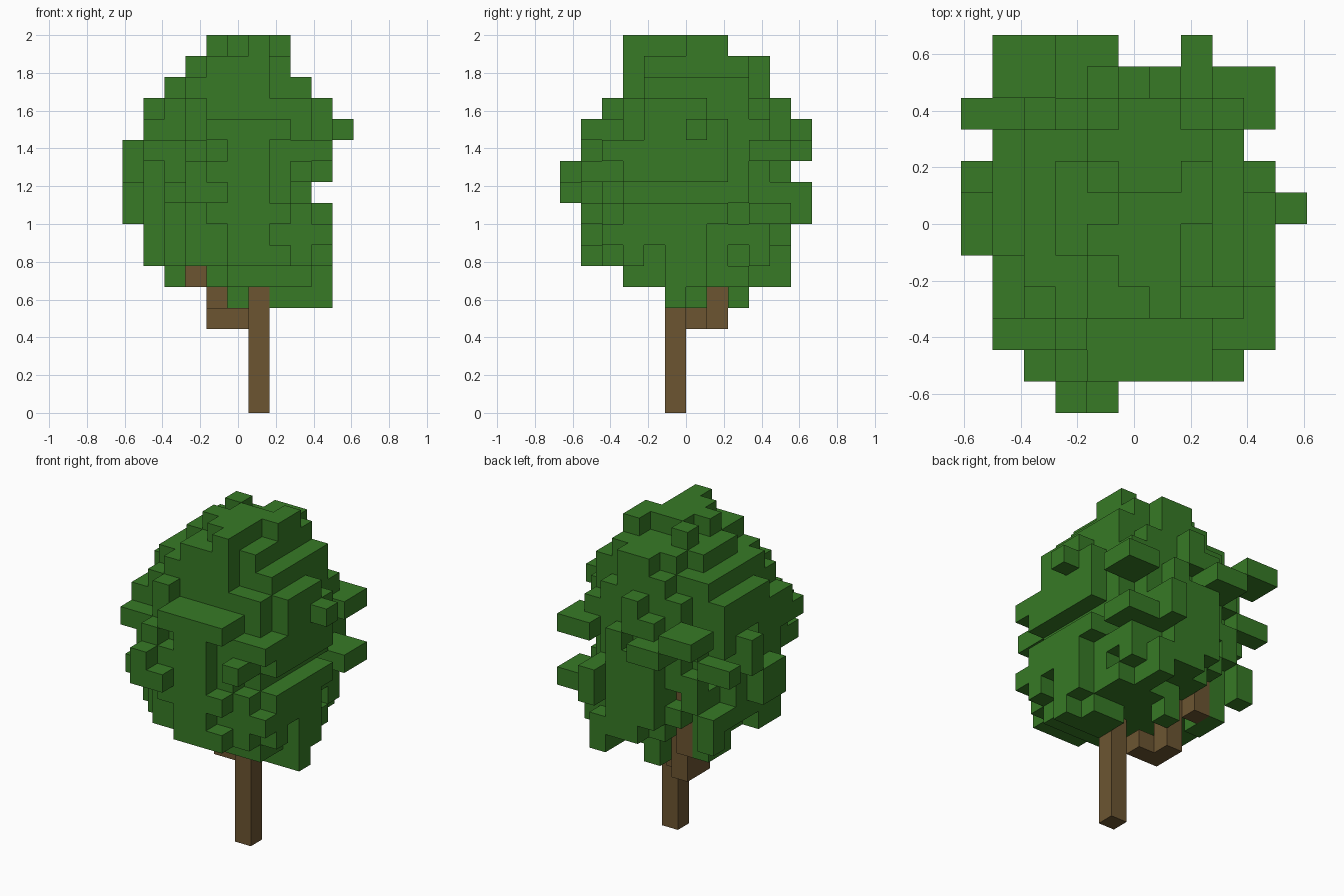
import bpy
import bmesh
import random
from itertools import product
from mathutils import Vector

random.seed(5)
CELL = 1 / 9
ORIGIN = Vector((-5.5, -6, 0))
SIDES = [Vector(s) for s in
         ((1, 0, 0), (-1, 0, 0), (0, 1, 0), (0, -1, 0), (0, 0, 1), (0, 0, -1))]

default = bpy.data.objects.get("Cube")
if default:
    bpy.data.objects.remove(default, do_unlink=True)


def make_material(name, colour):
    mat = bpy.data.materials.new(name)
    mat.use_nodes = True
    mat.diffuse_color = colour
    mat.node_tree.nodes["Principled BSDF"].inputs["Base Color"].default_value = colour
    return mat


def block(xs, ys, zs):
    """Cells of a solid block; each axis is an index or an inclusive pair."""
    spans = [range(a[0], a[1] + 1) if isinstance(a, tuple) else (a,) for a in (xs, ys, zs)]
    return set(product(*spans))


def neighbours(cell):
    return [tuple(int(a + b) for a, b in zip(cell, s)) for s in SIDES]


def build_cells(name, cells, mat):
    """Mesh only the outer skin of a set of cube cells."""
    bm = bmesh.new()
    for cell in sorted(cells):
        centre = Vector(cell) + Vector((0.5, 0.5, 0.5))
        for side, near in zip(SIDES, neighbours(cell)):
            if near in cells:
                continue
            u = Vector((side.y, side.z, side.x))
            v = side.cross(u)
            corners = [centre + (side + a * u + b * v) / 2
                       for a, b in ((-1, -1), (1, -1), (1, 1), (-1, 1))]
            bm.faces.new([bm.verts.new((c + ORIGIN) * CELL) for c in corners])
    bmesh.ops.remove_doubles(bm, verts=bm.verts, dist=CELL / 100)
    mesh = bpy.data.meshes.new(name)
    bm.to_mesh(mesh)
    bm.free()
    mesh.materials.append(mat)
    obj = bpy.data.objects.new(name, mesh)
    bpy.context.collection.objects.link(obj)


leaf = make_material("leaf green", (0.038, 0.195, 0.019, 1))
bark = make_material("bark brown", (0.150, 0.091, 0.031, 1))

# Trunk and stepped branch
trunk = block(6, 5, (0, 5))
build_cells("trunk", trunk, bark)
branch = block((4, 5), 6, 4) | block(4, 7, (4, 6)) | block(3, 8, (6, 9))
build_cells("branch", branch, bark)

# Rounded crown: extent of each layer as first and last cell in x and y
layers = {7: (1, 9, 1, 10), 8: (1, 9, 1, 10), 9: (1, 9, 1, 10), 10: (1, 8, 1, 10),
          11: (1, 9, 1, 10), 12: (1, 9, 1, 10), 13: (1, 9, 1, 10), 14: (1, 9, 2, 10),
          15: (2, 8, 3, 9), 16: (3, 7, 3, 9)}
crown = set()
hull = set()
for k, (x0, x1, y0, y1) in layers.items():
    fullness = 0.92 if 9 <= k <= 12 else 0.82
    for i, j, _ in block((x0, x1), (y0, y1), k):
        u = (2 * i - x0 - x1) / (x1 - x0 + 1)
        v = (2 * j - y0 - y1) / (y1 - y0 + 1)
        if u * u + v * v <= fullness:
            crown.add((i, j, k))
        if u * u + v * v <= 1.2:
            hull.add((i, j, k))

# Ragged surface: a few cells dropped, a few tufts added
skin = sorted(c for c in crown if any(n not in crown for n in neighbours(c)))
dropped = {c for c in skin if random.random() < 0.12}
tufts = {n for c in skin for n in neighbours(c) if n in hull and random.random() < 0.2}
crown = (crown - dropped) | tufts

# Top knot
crown |= block(6, (3, 6), 17) | block(5, (4, 6), 17) | block(4, 5, 17)
crown |= block(7, (6, 7), 17) | block(4, 7, 17) | block((4, 7), (4, 7), 16)
crown |= block(6, 3, 16) | block(3, 7, 16) | block(5, (8, 9), 16)

# Hanging lower leaves
crown |= block((5, 8), (3, 7), 6) | block((6, 8), 8, 6) | block(4, (4, 6), 6)
crown |= block(7, (9, 10), (6, 7)) | block(2, (7, 8), (6, 7)) | block(9, (5, 6), 6)
crown |= block((7, 9), 5, 5) | block((7, 8), 6, 5) | block(5, 8, (5, 6)) | block(4, 8, 7)

# Front plates and knobs
crown |= block((6, 7), 2, (7, 9)) | block((4, 5), 2, (7, 9)) | block(7, 2, 12)
crown |= block(8, 3, 12) | block((8, 9), 3, 9) | block(2, (1, 2), 10)
crown |= block((3, 4), (0, 1), 10) | block(3, (0, 1), 11)
crown |= block(8, (1, 2), 11) | block((6, 7), 1, 9)

# Clumps reaching out at the corners
crown |= block((8, 9), (9, 10), 12) | block((8, 9), (9, 10), 9)
crown |= block((1, 2), (10, 11), 13) | block((3, 4), (10, 11), 12)
crown |= block((1, 2), (2, 3), 12) | block((8, 9), (2, 3), 8) | block((8, 9), (2, 3), 12)
crown |= block(7, (10, 11), (9, 10)) | block(6, (9, 10), (7, 9))

# Knobs along the left and right sides
crown |= block(1, 4, (7, 8)) | block(1, 3, 13) | block(1, 7, 14) | block(1, 9, (7, 8))
crown |= block((0, 1), 9, 11) | block(0, 7, (11, 12)) | block(0, (5, 6), (9, 10))
crown |= block((9, 10), 6, 13)

# Gaps that bare the branch, and a small hollow in front
crown -= block(3, (9, 11), 7) | block(3, (9, 11), 9) | block(2, (9, 10), 7)
crown -= block(5, 2, 8) | branch | trunk

build_cells("foliage", crown, leaf)
